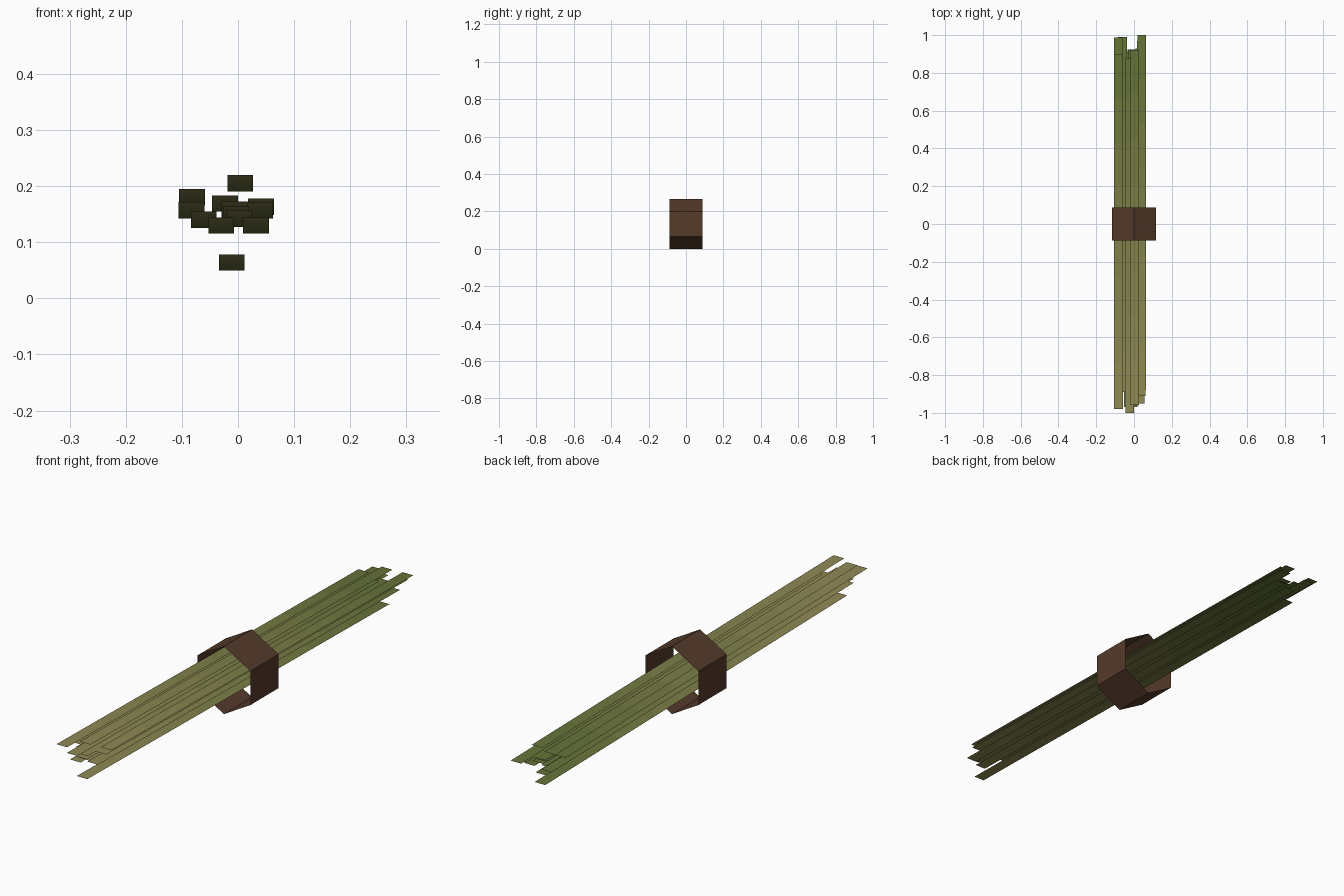
import bpy
import bmesh
from math import radians
from mathutils import Vector

cube = bpy.data.objects.get("Cube")
if cube:
    bpy.data.objects.remove(cube, do_unlink=True)


def make_material(name, color):
    mat = bpy.data.materials.new(name)
    mat.use_nodes = True
    rgba = (*color, 1.0)
    mat.diffuse_color = rgba
    bsdf = mat.node_tree.nodes["Principled BSDF"]
    bsdf.inputs["Base Color"].default_value = rgba
    bsdf.inputs["Roughness"].default_value = 0.9
    return mat


# Straw colours run from dry tan at the front to green at the back
SEGMENTS = 8
TAN = Vector((0.28, 0.25, 0.09))
GREEN = Vector((0.13, 0.17, 0.04))
straw_mats = [make_material(f"straw_{i + 1}", TAN.lerp(GREEN, i / (SEGMENTS - 1)))
              for i in range(SEGMENTS)]
leather = make_material("brown_band", (0.09, 0.043, 0.023))

LENGTH, WIDTH, DROP = 1.88, 0.046, 0.029


def make_blade(name, x, y, z):
    """Thin flat strip along y, falling slightly towards the back."""
    bm = bmesh.new()
    rows = []
    for i in range(SEGMENTS + 1):
        t = i / SEGMENTS - 0.5
        rows.append([bm.verts.new((x + side * WIDTH / 2, y + t * LENGTH, z - t * DROP))
                     for side in (-1, 1)])
    for i, (a, b) in enumerate(zip(rows, rows[1:])):
        face = bm.faces.new((a[0], a[1], b[1], b[0]))
        face.material_index = i
    mesh = bpy.data.meshes.new(name)
    bm.to_mesh(mesh)
    bm.free()
    for mat in straw_mats:
        mesh.materials.append(mat)
    bpy.context.collection.objects.link(bpy.data.objects.new(name, mesh))


# Loose bundle of blades: centre x, y, z
blades = [
    (0.004, -0.018, 0.205), (-0.082, -0.04, 0.18), (-0.083, 0.048, 0.157),
    (-0.061, 0.05, 0.14), (-0.023, -0.06, 0.169), (-0.03, -0.03, 0.13),
    (-0.011, -0.015, 0.064), (0.032, -0.01, 0.13), (0.041, 0.06, 0.163),
    (-0.006, -0.02, 0.158), (0.002, -0.02, 0.142), (0.039, 0.03, 0.157),
    (-0.004, -0.03, 0.149),
]
for n, centre in enumerate(blades, 1):
    make_blade(f"blade_{n}", *centre)

# Open six-sided band around the middle
RADIUS = 0.1335
bpy.ops.mesh.primitive_cylinder_add(vertices=6, radius=RADIUS, depth=0.175,
                                    end_fill_type='NOTHING',
                                    location=(0, 0, RADIUS),
                                    rotation=(radians(90), 0, 0))
band = bpy.context.object
band.name = "binding_band"
band.data.materials.append(leather)
